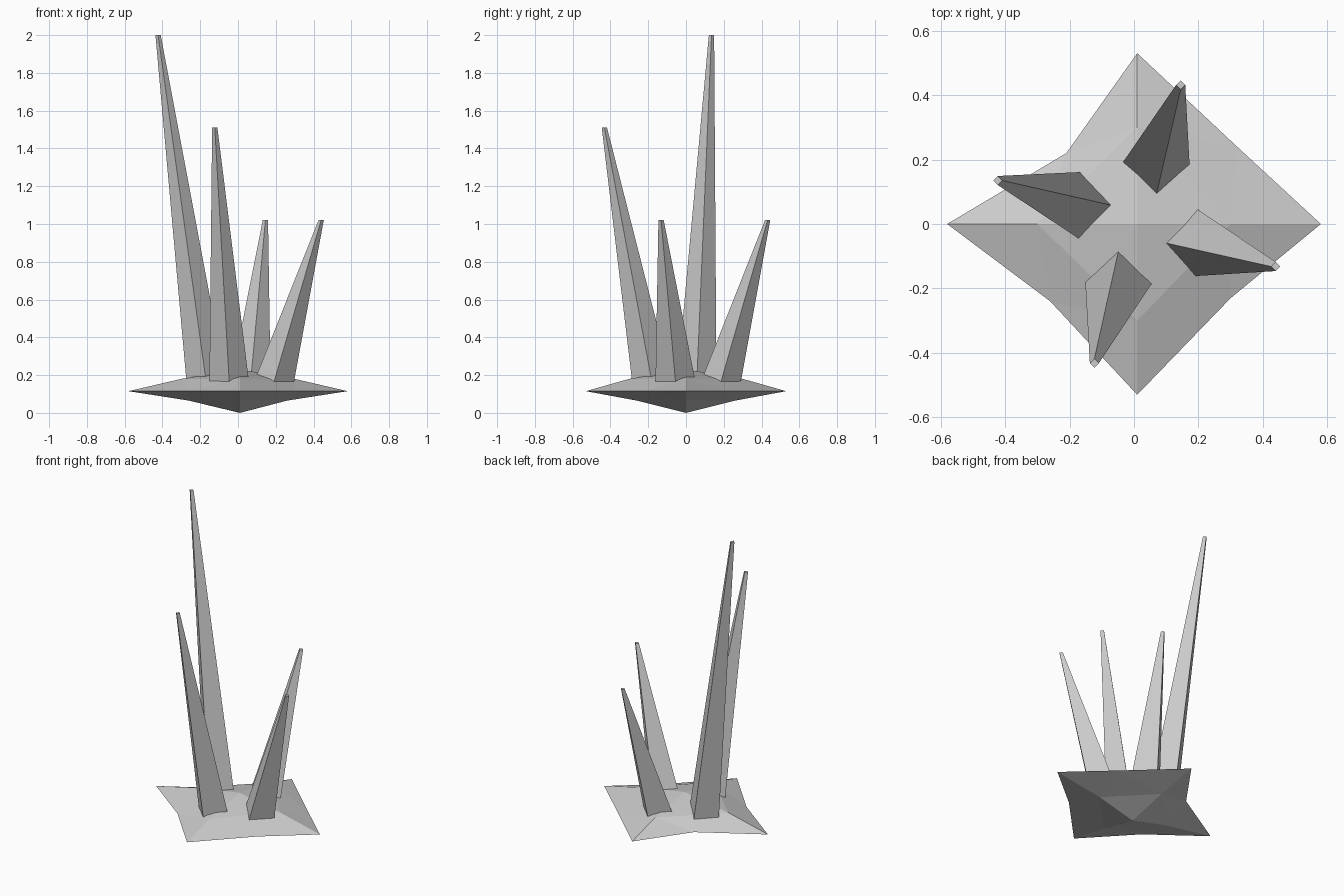
import bpy, bmesh
from mathutils import Vector

if "Cube" in bpy.data.objects:
    bpy.data.objects.remove(bpy.data.objects["Cube"])


def finish(bm, name):
    bmesh.ops.recalc_face_normals(bm, faces=bm.faces)
    mesh = bpy.data.meshes.new(name)
    bm.to_mesh(mesh)
    bm.free()
    bpy.context.collection.objects.link(bpy.data.objects.new(name, mesh))


# Faceted base plate: star-like rim, capped above and below by subdivided pyramids
bm = bmesh.new()
outline = [(0.58, 0), (0.32, 0.24), (0.01, 0.53), (-0.21, 0.22),
           (-0.58, 0), (-0.26, -0.24), (0.01, -0.53), (0.30, -0.23)]
rim = [bm.verts.new((x, y, 0.115)) for x, y in outline]


def cap(apex_z, ring_z, r):
    apex = bm.verts.new((0.01, 0, apex_z))
    ring = [bm.verts.new(p + (ring_z,)) for p in
            [(r, 0), (0.01, r), (-r, 0), (0.01, -r)]]
    for i in range(4):
        a, b = ring[i], ring[(i + 1) % 4]
        c0, mid, c1 = rim[2 * i], rim[2 * i + 1], rim[(2 * i + 2) % 8]
        for tri in ((apex, a, b), (a, c0, mid), (a, mid, b), (b, mid, c1)):
            bm.faces.new(tri)


cap(0.23, 0.18, 0.30)
cap(0.0, 0.065, 0.26)
finish(bm, "base_plate")


# Leaning four-sided spikes, sunk slightly into the base
def spike(name, foot, tip, r_foot=0.103, r_tip=0.014, sink=0.05):
    foot, tip = Vector(foot), Vector(tip)
    k = sink / (tip.z - foot.z)
    foot = foot + (foot - tip) * k
    r_foot += (r_foot - r_tip) * k
    dirs = [Vector(d) for d in ((1, 0, 0), (0, 1, 0), (-1, 0, 0), (0, -1, 0))]
    bm = bmesh.new()
    low = [bm.verts.new(foot + d * r_foot) for d in dirs]
    high = [bm.verts.new(tip + d * r_tip) for d in dirs]
    bm.faces.new(low[::-1])
    bm.faces.new(high)
    for i in range(4):
        j = (i + 1) % 4
        bm.faces.new((low[i], low[j], high[j], high[i]))
    finish(bm, name)


spike("left_spike", (-0.172, 0.058, 0.19), (-0.423, 0.135, 2.0))
spike("front_spike", (-0.048, -0.185, 0.19), (-0.123, -0.432, 1.51))
spike("right_spike", (0.198, -0.058, 0.19), (0.44, -0.132, 1.02))
spike("back_spike", (0.069, 0.192, 0.19), (0.145, 0.432, 1.02))
